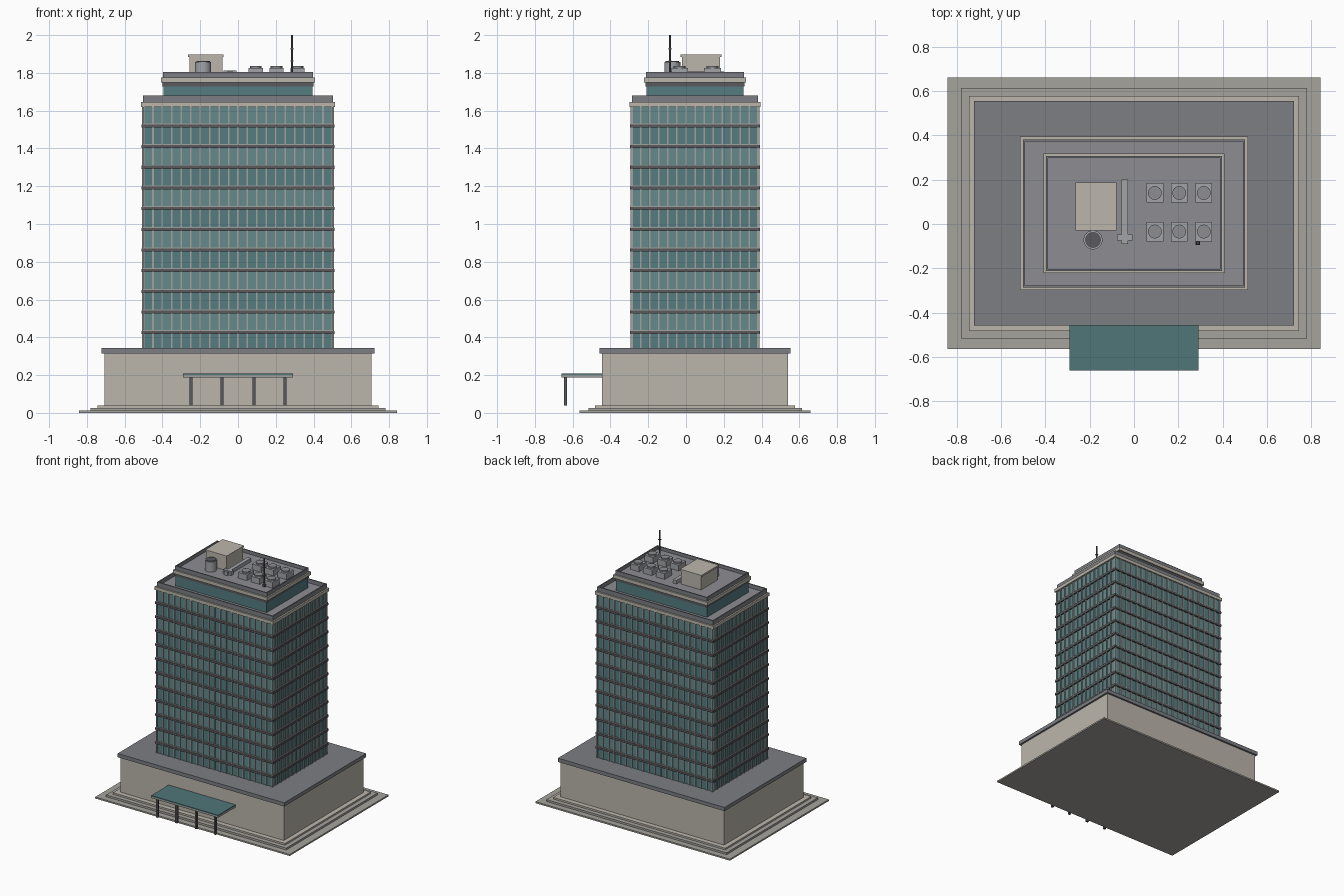
import bpy, bmesh
from mathutils import Matrix, Vector

if "Cube" in bpy.data.objects:
    bpy.data.objects.remove(bpy.data.objects["Cube"])

CY = 0.048            # centre of the building in y (canopy pushes it back)


def mat(name, r, g, b):
    m = bpy.data.materials.new(name)
    m.diffuse_color = (r, g, b, 1)
    m.use_nodes = True
    m.node_tree.nodes["Principled BSDF"].inputs["Base Color"].default_value = m.diffuse_color
    return m


STONE = mat("stone", 0.50, 0.47, 0.41)
PAVING = mat("paving", 0.38, 0.37, 0.34)
ROOF = mat("roof_grey", 0.20, 0.21, 0.23)
DECK = mat("deck_grey", 0.27, 0.27, 0.29)
DARK = mat("dark_metal", 0.10, 0.10, 0.11)
METAL = mat("light_metal", 0.36, 0.37, 0.39)
MULL = mat("mullion_metal", 0.36, 0.36, 0.34)
GLASS = [mat("glass_a", 0.09, 0.20, 0.22), mat("glass_b", 0.13, 0.25, 0.26)]
TEAL = mat("canopy_glass", 0.08, 0.18, 0.19)


def finish(bm, name, m):
    me = bpy.data.meshes.new(name)
    bm.to_mesh(me)
    bm.free()
    me.materials.append(m)
    ob = bpy.data.objects.new(name, me)
    bpy.context.collection.objects.link(ob)
    return ob


def add_box(bm, x0, x1, y0, y1, z0, z1):
    c = Vector(((x0 + x1) / 2, (y0 + y1) / 2, (z0 + z1) / 2))
    s = Matrix.Diagonal((x1 - x0, y1 - y0, z1 - z0, 1))
    return bmesh.ops.create_cube(bm, size=1, matrix=Matrix.Translation(c) @ s)["verts"]


def boxes(name, m, dims):
    bm = bmesh.new()
    for d in dims:
        add_box(bm, *d)
    return finish(bm, name, m)


def tier(name, m, hx, hy, z0, z1):
    """Box centred on the building axis."""
    return boxes(name, m, [(-hx, hx, CY - hy, CY + hy, z0, z1)])


def tray(name, m, hx, hy, z0, z1, wall, depth, floor_mat):
    """Roof block whose top is sunk behind a thin parapet."""
    bm = bmesh.new()
    add_box(bm, -hx, hx, CY - hy, CY + hy, z0, z1)
    top = max(bm.faces, key=lambda f: f.calc_center_median().z)
    bmesh.ops.inset_individual(bm, faces=[top], thickness=wall)
    floor = bmesh.ops.extrude_discrete_faces(bm, faces=[top])["faces"][0]
    bmesh.ops.translate(bm, verts=floor.verts, vec=(0, 0, -depth))
    floor.material_index = 1
    ob = finish(bm, name, m)
    ob.data.materials.append(floor_mat)


def cylinders(name, m, items, seg=24):
    bm = bmesh.new()
    for x, y, r, z0, z1 in items:
        bmesh.ops.create_cone(bm, cap_ends=True, segments=seg, radius1=r, radius2=r, depth=z1 - z0,
                              matrix=Matrix.Translation((x, y, (z0 + z1) / 2)))
    ob = finish(bm, name, m)
    bpy.context.view_layer.objects.active = ob
    ob.select_set(True)
    bpy.ops.object.shade_smooth_by_angle()
    ob.select_set(False)


# Stepped plaza and podium
tier("plaza_slab", PAVING, 0.842, 0.612, 0, 0.012)
tier("lower_step", PAVING, 0.78, 0.565, 0.012, 0.027)
tier("upper_step", STONE, 0.745, 0.53, 0.027, 0.04)
tier("podium", STONE, 0.708, 0.492, 0.04, 0.315)
tier("podium_roof", ROOF, 0.722, 0.506, 0.315, 0.344)

# Entrance canopy with posts
boxes("canopy_frame", MULL, [(-0.29, 0.29, -0.66, -0.44, 0.188, 0.2)])
boxes("canopy_glass", TEAL, [(-0.29, 0.29, -0.66, -0.44, 0.2, 0.208)])
boxes("canopy_posts", DARK, [(x - 0.008, x + 0.008, -0.645, -0.629, 0.04, 0.188)
                             for x in (-0.25, -0.085, 0.085, 0.25)])

# Tower floors: glass storeys with projecting bands
HX, HY, Z0, Z1, FLOORS, PITCH = 0.5, 0.335, 0.344, 1.62, 12, 0.1095
lines = [Z0] + [Z1 - 0.0975 - PITCH * i for i in range(FLOORS - 2, -1, -1)] + [Z1]
for i in range(FLOORS):
    tier(f"glass_storey_{i + 1}", GLASS[i % 2], HX, HY, lines[i], lines[i + 1])
for i, z in enumerate(lines[1:-1]):
    tier(f"floor_band_{i + 1}", DARK, HX + 0.01, HY + 0.01, z - 0.011, z + 0.005)
    tier(f"floor_sill_{i + 1}", MULL, HX + 0.007, HY + 0.007, z + 0.005, z + 0.010)

# Vertical mullions on all four faces
w, d, NX, NY = 0.004, 0.007, 20, 14
mulls = []
for i in range(NX + 1):
    x = -HX + 2 * HX * i / NX
    for s in (-1, 1):
        y = CY + s * HY
        mulls.append((x - w, x + w, y - d, y + d, Z0, Z1))
for i in range(1, NY):
    y = CY - HY + 2 * HY * i / NY
    for s in (-1, 1):
        mulls.append((s * HX - d, s * HX + d, y - w, y + w, Z0, Z1))
boxes("mullions", MULL, mulls)

# Tower cornice and sunken roof
tier("tower_cornice", STONE, 0.514, 0.346, 1.62, 1.645)
tray("tower_parapet", ROOF, 0.502, 0.334, 1.645, 1.68, 0.013, 0.03, DECK)

# Penthouse
tier("penthouse_glass", GLASS[0], 0.395, 0.257, 1.65, 1.728)
tier("penthouse_band", DARK, 0.4, 0.262, 1.728, 1.748)
tier("penthouse_cornice", STONE, 0.408, 0.27, 1.748, 1.775)
tray("penthouse_parapet", ROOF, 0.397, 0.259, 1.775, 1.806, 0.012, 0.026, DECK)

# Rooftop equipment
R = 1.78
boxes("lift_house", STONE, [(-0.257, -0.083, -0.022, 0.18, R, 1.885)])
boxes("lift_house_cap", STONE, [(-0.264, -0.078, -0.029, 0.187, 1.885, 1.898)])
cylinders("water_tank", METAL, [(-0.185, -0.072, 0.043, R, 1.858)])
cylinders("water_tank_lid", DARK, [(-0.185, -0.072, 0.036, 1.858, 1.862)])
boxes("roof_duct", METAL, [(-0.057, -0.027, -0.09, 0.2, R, 1.808),
                           (-0.077, -0.007, -0.074, -0.048, R, 1.812)])
units = [(x, y) for x in (0.094, 0.204, 0.315) for y in (-0.034, 0.14)]
boxes("cooling_units", METAL, [(x - 0.038, x + 0.038, y - 0.044, y + 0.044, R, 1.825) for x, y in units])
cylinders("cooling_fans", DECK, [(x, y, 0.031, 1.825, 1.836) for x, y in units])

# Antenna mast
boxes("mast_base", DARK, [(0.277, 0.297, -0.095, -0.075, R, 1.797)])
cylinders("mast", DARK, [(0.287, -0.085, 0.0055, 1.797, 2.0)], 10)
boxes("mast_collars", DARK, [(0.279, 0.295, -0.093, -0.077, z, z + 0.006) for z in (1.86, 1.925)])
